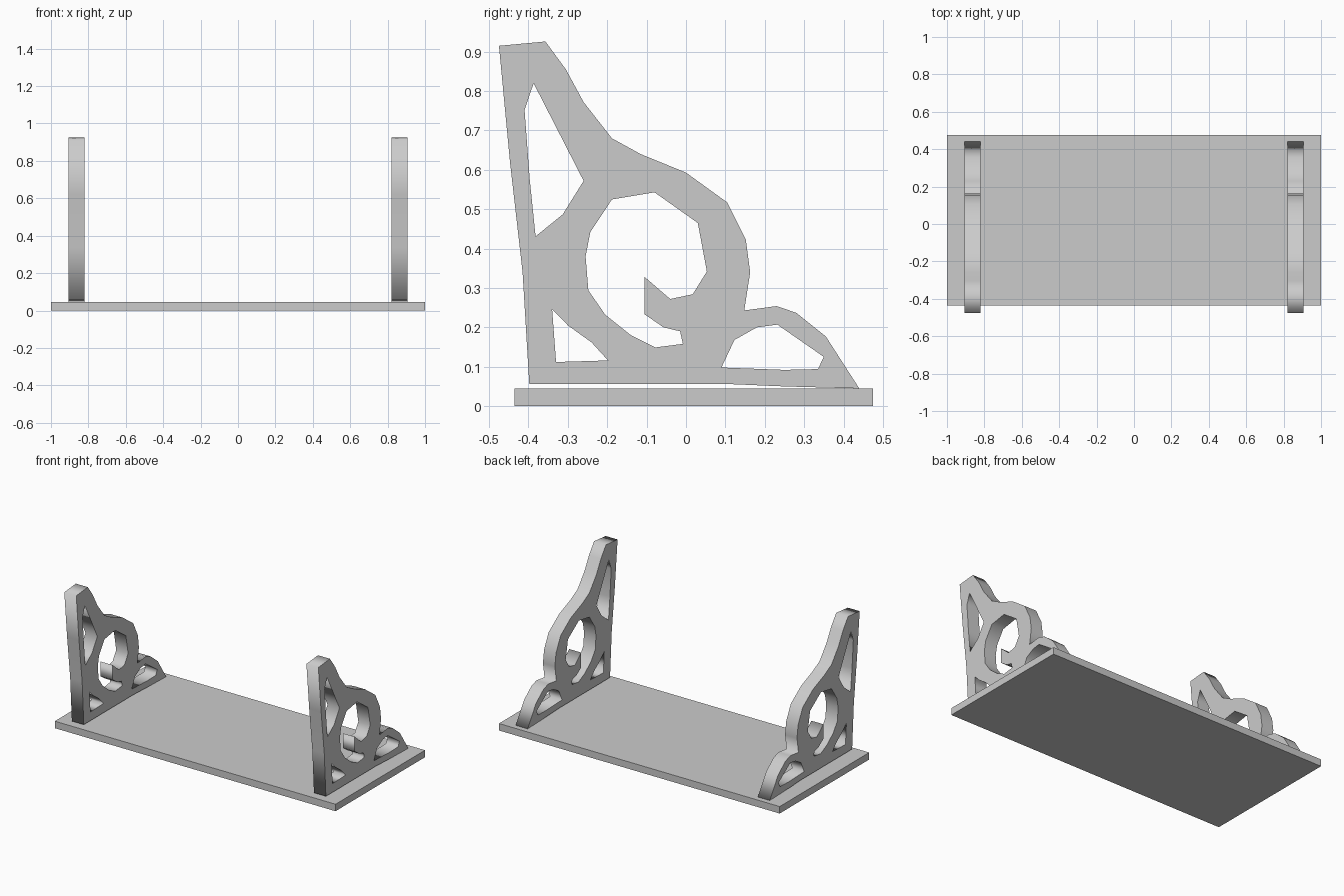
import bpy
from math import pi

if "Cube" in bpy.data.objects:
    bpy.data.objects.remove(bpy.data.objects["Cube"])

# Fretwork bracket profile in (y, z): outline followed by the cut-out openings
OUTLINE = [(-.475, .915), (-.357, .926), (-.305, .855), (-.26, .772), (-.188, .68),
           (-.115, .64), (0, .593), (.105, .517), (.152, .422), (.163, .34),
           (.148, .243), (.23, .254), (.28, .237), (.355, .177), (.44, .045),
           (.25, .05), (.11, .056), (-.398, .056), (-.415, .34), (-.447, .62)]
UPPER_OPENING = [(-.387, .82), (-.26, .572), (-.313, .487), (-.382, .431),
                 (-.397, .577), (-.41, .752)]
SCROLL_OPENING = [(-.188, .525), (-.08, .543), (.03, .465), (.053, .342), (.017, .284),
                  (-.04, .272), (-.105, .328), (-.105, .233), (-.057, .2), (-.015, .19),
                  (-.008, .158), (-.078, .149), (-.14, .18), (-.205, .232),
                  (-.248, .294), (-.255, .38), (-.243, .442)]
CORNER_OPENING = [(-.34, .246), (-.3, .205), (-.24, .162), (-.198, .116), (-.33, .112)]
FOOT_OPENING = [(.09, .098), (.123, .168), (.18, .2), (.232, .207), (.35, .125),
                (.335, .094), (.25, .092)]


def bracket(name, x):
    curve = bpy.data.curves.new(name + "_profile", 'CURVE')
    curve.dimensions = '2D'
    curve.fill_mode = 'BOTH'
    curve.extrude = 0.0425
    for loop in (OUTLINE, UPPER_OPENING, SCROLL_OPENING, CORNER_OPENING, FOOT_OPENING):
        spline = curve.splines.new('POLY')
        spline.points.add(len(loop) - 1)
        for point, (y, z) in zip(spline.points, loop):
            point.co = (y, z, 0, 1)
        spline.use_cyclic_u = True
    obj = bpy.data.objects.new(name, curve)
    bpy.context.collection.objects.link(obj)
    obj.location.x = x
    obj.rotation_euler = (pi / 2, 0, pi / 2)
    bpy.ops.object.select_all(action='DESELECT')
    obj.select_set(True)
    bpy.context.view_layer.objects.active = obj
    bpy.ops.object.convert(target='MESH')
    obj = bpy.context.object
    obj.data.shade_flat()


# Shelf board
bpy.ops.mesh.primitive_cube_add(size=1, location=(0, 0.0195, 0.0225))
board = bpy.context.object
board.name = "shelf_board"
board.scale = (2, 0.911, 0.045)

# Pair of brackets
bracket("left_bracket", -0.8625)
bracket("right_bracket", 0.8625)
